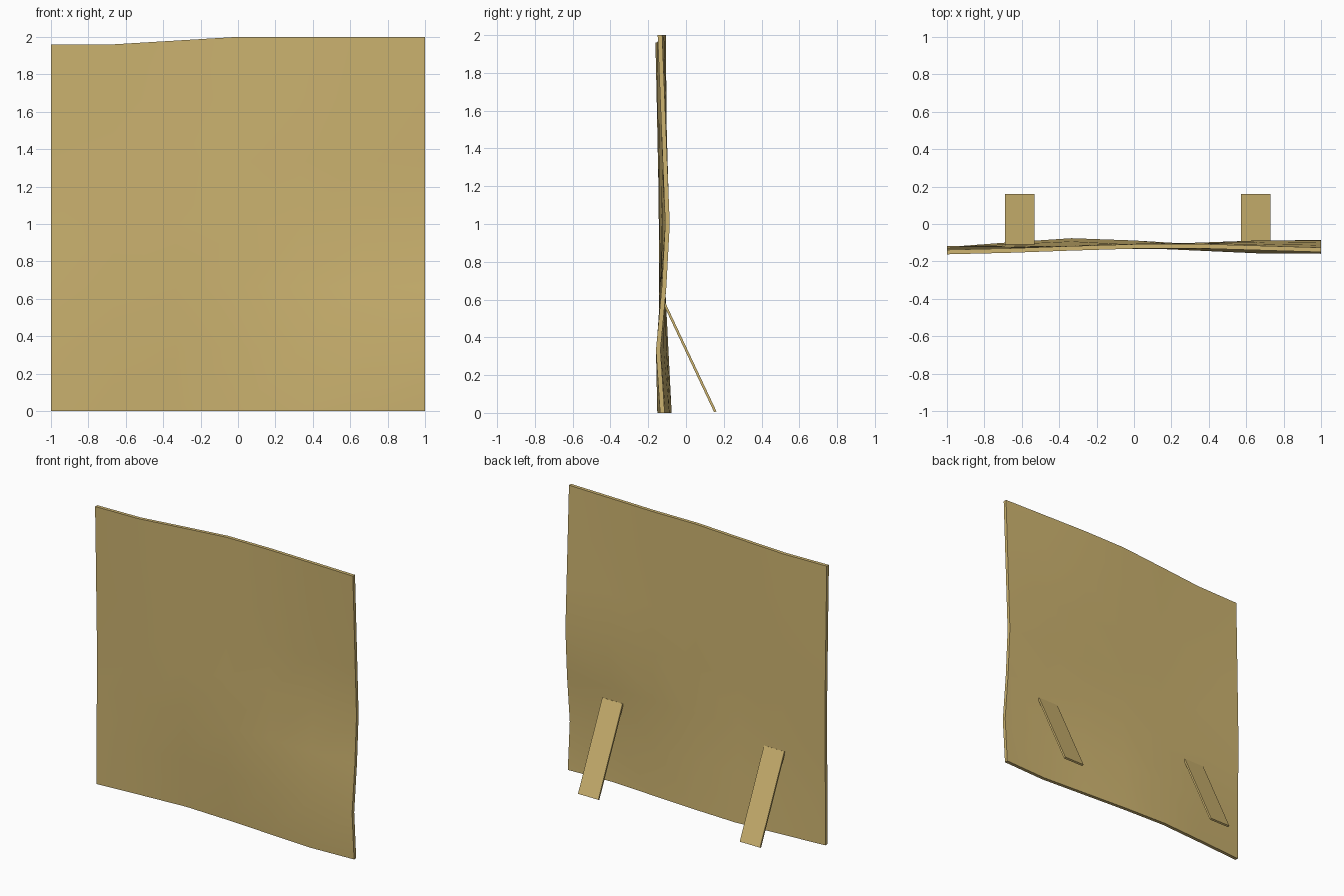
import bpy
import bmesh
import math
from mathutils import Matrix, Vector

cube = bpy.data.objects.get("Cube")
if cube:
    bpy.data.objects.remove(cube, do_unlink=True)

board_tan = bpy.data.materials.new("board_tan")
board_tan.use_nodes = True
colour = (0.61, 0.455, 0.162, 1)
board_tan.diffuse_color = colour
board_tan.node_tree.nodes["Principled BSDF"].inputs["Base Color"].default_value = colour


def add_object(name, bm):
    """Turn a bmesh into a linked object with the shared material."""
    bmesh.ops.recalc_face_normals(bm, faces=bm.faces[:])
    mesh = bpy.data.meshes.new(name)
    bm.to_mesh(mesh)
    bm.free()
    mesh.materials.append(board_tan)
    obj = bpy.data.objects.new(name, mesh)
    bpy.context.collection.objects.link(obj)
    return obj


# Warp of the panel: distance forward in hundredths, one row per height,
# columns evenly spaced from right to left
CELLS = 6
THICKNESS = 0.024
WARP = {
    0: (13.5, 11, 8.8, 10, 12, 14, 12.5),
    1: (13.5, 12, 10.5, 11.5, 13, 14.5, 14.7),
    2: (13, 12.8, 12.4, 12.2, 12.2, 12.2, 11.6),
    3: (13, 13.2, 12.8, 12, 11.2, 10, 9.8),
    6: (15, 14.2, 13, 12, 11.8, 12.8, 13.8),
}


def warp_at(column, row):
    if row in WARP:
        return -WARP[row][column] / 100
    low = max(r for r in WARP if r < row)
    high = min(r for r in WARP if r > row)
    t = (row - low) / (high - low)
    return -(WARP[low][column] * (1 - t) + WARP[high][column] * t) / 100


# Warped panel: a coarse grid bent in depth, then given thickness
bm = bmesh.new()
bmesh.ops.create_grid(bm, x_segments=CELLS, y_segments=CELLS, size=1)
for v in bm.verts:
    column = round((v.co.x + 1) * CELLS / 2)
    row = round((v.co.y + 1) * CELLS / 2)
    z = row * 2 / CELLS
    if row == CELLS:  # the top edge dips towards the right end
        z -= 0.04 * min(1, max(0, (3 - column) / 2))
    v.co = (v.co.x, warp_at(column, row) - THICKNESS / 2, z)
back = bmesh.ops.extrude_face_region(bm, geom=bm.faces[:], use_keep_orig=True)
bmesh.ops.translate(bm, vec=(0, THICKNESS, 0),
                    verts=[g for g in back["geom"] if isinstance(g, bmesh.types.BMVert)])
panel = add_object("warped_panel", bm)
bpy.context.view_layer.objects.active = panel
panel.select_set(True)
bpy.ops.object.shade_smooth_by_angle(angle=math.radians(30))
panel.select_set(False)


# Rear props: thin slats leaning from the ground to the panel's back
def add_prop(name, x):
    top, foot = Vector((x, -0.115, 0.58)), Vector((x, 0.155, 0.006))
    lean = top - foot
    bm = bmesh.new()
    bmesh.ops.create_cube(bm, size=1, matrix=Matrix.Diagonal((0.158, 0.013, lean.length, 1)))
    tilt = Matrix.Rotation(math.atan2(-lean.y, lean.z), 4, "X")
    bmesh.ops.transform(bm, matrix=Matrix.Translation((top + foot) / 2) @ tilt, verts=bm.verts[:])
    add_object(name, bm)


add_prop("right_prop", -0.61)
add_prop("left_prop", 0.65)
